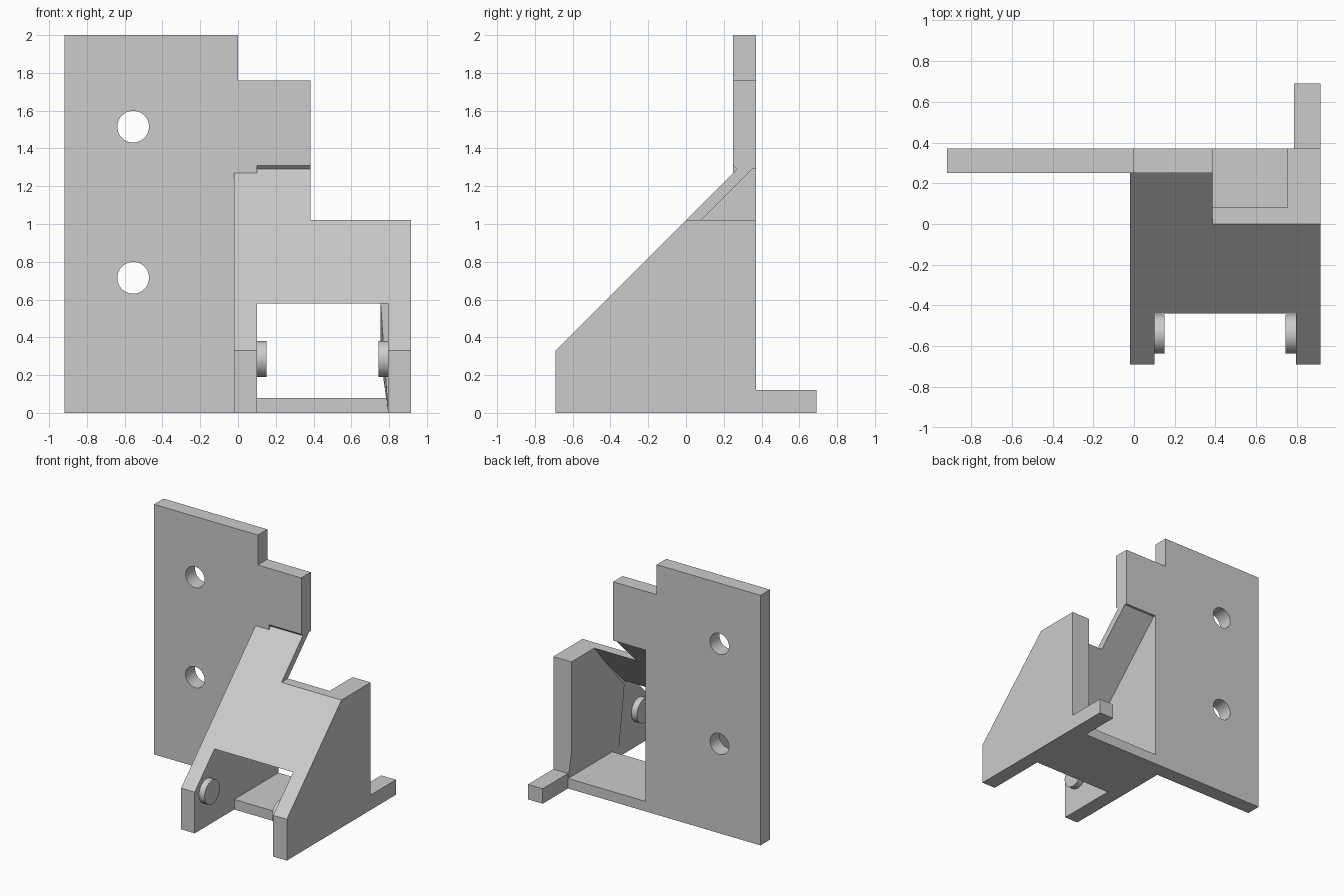
import bpy, bmesh, math
from mathutils import Matrix, Vector

cube = bpy.data.objects.get("Cube")
if cube:
    bpy.data.objects.remove(cube, do_unlink=True)

grey = bpy.data.materials.new("light grey")
grey.use_nodes = True
COLOUR = (0.6, 0.6, 0.6, 1)
grey.diffuse_color = COLOUR
grey.node_tree.nodes["Principled BSDF"].inputs["Base Color"].default_value = COLOUR


def finish(name, bm):
    bmesh.ops.recalc_face_normals(bm, faces=bm.faces)
    mesh = bpy.data.meshes.new(name)
    bm.to_mesh(mesh)
    bm.free()
    mesh.materials.append(grey)
    obj = bpy.data.objects.new(name, mesh)
    bpy.context.collection.objects.link(obj)
    return obj


def prism(name, axis, start, end, profile):
    """Extrude an (x, z) profile along y, or a (y, z) profile along x."""
    bm = bmesh.new()
    place = (lambda a, b: (a, start, b)) if axis == "y" else (lambda a, b: (start, a, b))
    face = bm.faces.new([bm.verts.new(place(a, b)) for a, b in profile])
    out = bmesh.ops.extrude_face_region(bm, geom=[face])
    shift = Vector((0, end - start, 0) if axis == "y" else (end - start, 0, 0))
    bmesh.ops.translate(bm, vec=shift, verts=[v for v in out["geom"] if isinstance(v, bmesh.types.BMVert)])
    return finish(name, bm)


def cylinder(name, centre, radius, depth, axis):
    bm = bmesh.new()
    turn = Matrix.Rotation(math.pi / 2, 4, axis)
    bmesh.ops.create_cone(bm, cap_ends=True, segments=48, radius1=radius, radius2=radius,
                          depth=depth, matrix=Matrix.Translation(centre) @ turn)
    return finish(name, bm)


def smooth(obj):
    bpy.ops.object.select_all(action="DESELECT")
    obj.select_set(True)
    bpy.context.view_layer.objects.active = obj
    bpy.ops.object.shade_smooth_by_angle(angle=math.radians(30))


BACK, FRONT, PLATE = 0.37, -0.69, 0.25
LEFT, RIGHT = (-0.02, 0.1), (0.795, 0.915)

# Mounting plate with stepped top and two screw holes
plate = prism("mounting_plate", "y", PLATE, BACK, [
    (-0.918, 0), (0.1, 0), (0.1, 1.31), (0.1, 1.76), (0, 1.76), (0, 2), (-0.918, 2)])
for i, z in enumerate((0.715, 1.515)):
    cutter = cylinder(f"hole_cutter_{i}", (-0.555, 0.31, z), 0.084, 0.4, "X")
    cutter.hide_render = True
    cutter.hide_set(True)
    mod = plate.modifiers.new("screw_hole", "BOOLEAN")
    mod.operation, mod.solver, mod.object = "DIFFERENCE", "EXACT", cutter
bpy.context.view_layer.update()
holed = bpy.data.meshes.new_from_object(plate.evaluated_get(bpy.context.evaluated_depsgraph_get()))
plate.modifiers.clear()
plate.data = holed
for obj in [o for o in bpy.data.objects if o.name.startswith("hole_cutter")]:
    bpy.data.objects.remove(obj, do_unlink=True)
smooth(plate)

# Overhanging tab of the plate, chamfered underneath
prism("plate_tab", "x", 0.1, 0.385, [
    (PLATE, 1.31), (0.27, 1.29), (BACK, 1.29), (BACK, 1.76), (PLATE, 1.76)])

# Side walls
prism("inner_side_wall", "x", *LEFT, [
    (FRONT, 0), (PLATE, 0), (PLATE, 1.27), (FRONT, 0.33)])
prism("outer_side_wall", "x", *RIGHT, [
    (FRONT, 0), (BACK, 0), (BACK, 1.02), (0, 1.02), (FRONT, 0.33)])
prism("rear_foot", "x", 0.785, 0.915, [
    (BACK, 0), (0.69, 0), (0.69, 0.12), (BACK, 0.12)])

# Thickened inside of the outer wall, tapering out towards the floor
bm = bmesh.new()
for co in [(0.795, BACK, 0), (0.755, BACK, 0.29), (0.755, BACK, 1.02), (0.795, BACK, 1.02),
           (0.795, -0.28, 0), (0.755, -0.3, 0.58), (0.795, -0.3, 0.58),
           (0.755, 0.08, 1.02), (0.795, 0.08, 1.02)]:
    bm.verts.new(co)
bmesh.ops.convex_hull(bm, input=bm.verts)
finish("wall_thickening", bm)

# Sloping cover, full width below and narrow above
for name, x_end, low, high in (("cover_lower", RIGHT[0], 0.58, 1.02),
                               ("cover_upper", 0.385, 1.02, 1.29)):
    prism(name, "x", LEFT[1], x_end, [
        (low - 1.02, low), (high - 1.02, high), (high - 0.94, high), (low - 0.94, low)])

# Floor between the walls
prism("floor", "x", LEFT[1], RIGHT[0], [
    (-0.19, 0), (BACK, 0), (BACK, 0.08), (-0.19, 0.08)])

# Pivot studs facing each other
for name, x in (("inner_stud", 0.125), ("outer_stud", 0.77)):
    smooth(cylinder(name, (x, -0.54, 0.285), 0.096, 0.05, "Y"))
